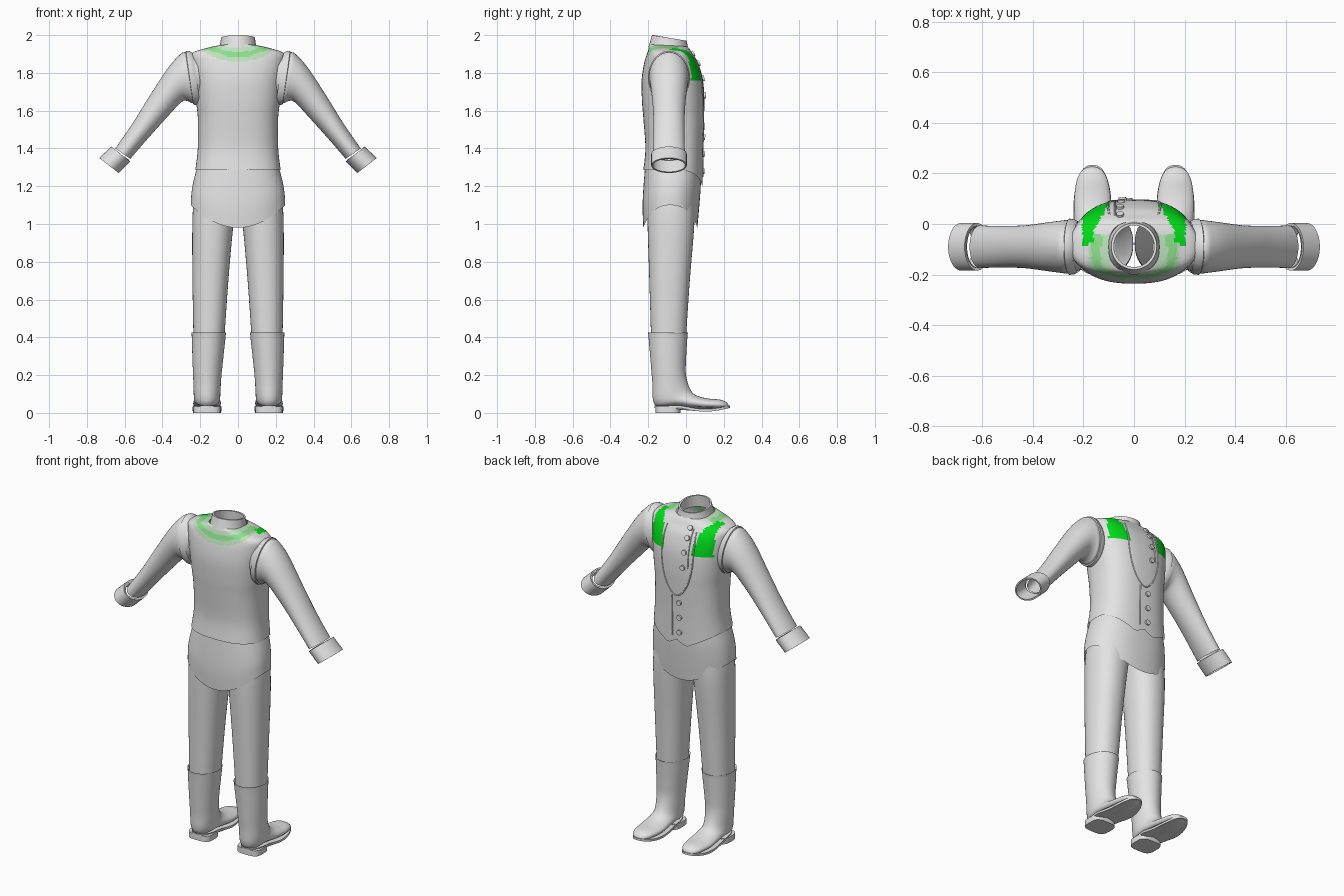
import bpy, bmesh, math
from mathutils import Vector
from mathutils.bvhtree import BVHTree

cube = bpy.data.objects.get("Cube")
if cube:
    bpy.data.objects.remove(cube, do_unlink=True)


def material(name, rgb):
    m = bpy.data.materials.new(name)
    m.use_nodes = True
    m.diffuse_color = (*rgb, 1)
    m.node_tree.nodes["Principled BSDF"].inputs["Base Color"].default_value = (*rgb, 1)
    return m


GREY = material("light grey cloth", (0.77, 0.77, 0.77))
GREEN = material("bright green", (0.0, 0.72, 0.01))
MID = material("soft green", (0.27, 0.74, 0.27))
PALE = material("pale green", (0.52, 0.76, 0.52))


def finish(ob, mirror=False):
    bpy.ops.object.select_all(action='DESELECT')
    ob.select_set(True)
    bpy.context.view_layer.objects.active = ob
    bpy.ops.object.shade_smooth_by_angle(angle=math.radians(40))
    if mirror:
        ob.modifiers.new("Mirror", 'MIRROR')
    return ob


def spline(p, q, r, s, t):
    return 0.5 * (2 * q + (r - p) * t + (2 * p - 5 * q + 4 * r - s) * t * t
                  + (3 * q - p - 3 * r + s) * t ** 3)


def loft(name, rings, sub=4, seg=40, power=2.0, caps=False, shape=None,
         paint=None, mirror=False):
    """Skin rings given as (end a, end b, half-width vector)."""
    rings = [tuple(Vector(v) for v in r) for r in rings]
    dense, last = [], len(rings) - 1
    for i in range(last):
        four = [rings[min(max(k, 0), last)] for k in range(i - 1, i + 3)]
        for j in range(sub):
            dense.append([spline(*(r[c] for r in four), j / sub) for c in range(3)])
    dense.append(rings[-1])
    bm = bmesh.new()
    loops = []
    for a, b, w in dense:
        loop = []
        for k in range(seg):
            ang = 2 * math.pi * k / seg
            c, s = math.cos(ang), math.sin(ang)
            c = math.copysign(abs(c) ** (2 / power), c)
            s = math.copysign(abs(s) ** (2 / power), s)
            co = (a + b) / 2 + (a - b) / 2 * c + w * s
            loop.append(bm.verts.new(shape(co) if shape else co))
        loops.append(loop)
    for lo, hi in zip(loops, loops[1:]):
        for k in range(seg):
            n = (k + 1) % seg
            bm.faces.new((lo[k], lo[n], hi[n], hi[k]))
    if caps:
        bm.faces.new(loops[0])
        bm.faces.new(loops[-1])
    bmesh.ops.recalc_face_normals(bm, faces=bm.faces)
    if paint:
        for f in bm.faces:
            f.material_index = paint(f.calc_center_median())
    me = bpy.data.meshes.new(name)
    bm.to_mesh(me)
    bm.free()
    for m in ([GREY, GREEN, MID, PALE] if paint else [GREY]):
        me.materials.append(m)
    ob = bpy.data.objects.new(name, me)
    bpy.context.collection.objects.link(ob)
    return finish(ob, mirror)


def body_ring(yf, zf, yb, zb, w, x=0):
    return (x, yf, zf), (x, yb, zb), (w, 0, 0)


def arm_ring(top, bottom, y, half):
    return (top[0], y, top[1]), (bottom[0], y, bottom[1]), (0, half, 0)


# Waistcoat with pointed hem on the buttoned side
def vest_hem(co):
    if co.y > 0:
        fade = max(0, 1 - (co.z - 1.285) / 0.12)
        co.z -= 0.085 * fade * max(0, 1 - abs(abs(co.x) - 0.06) / 0.16)
    return co


def vest_paint(c):
    x = abs(c.x)
    inner = min(0.16, 0.09 + 0.6 * max(0, 0.09 - c.y))
    if c.y > -0.08 and c.z > 1.76 and inner < x < 0.205:
        return 1
    band = c.z - 1.6 * x * x
    if c.y < -0.04 and x < 0.18 and 1.86 < band < 1.935:
        return 2 if 1.885 < band < 1.912 else 3
    return 0


vest = loft("waistcoat", [body_ring(*r) for r in (
    (0.088, 1.285, -0.226, 1.285, 0.226),
    (0.09, 1.4, -0.215, 1.4, 0.213),
    (0.095, 1.55, -0.225, 1.55, 0.212),
    (0.097, 1.65, -0.233, 1.65, 0.222),
    (0.09, 1.76, -0.235, 1.76, 0.235),
    (0.065, 1.85, -0.222, 1.85, 0.248),
    (0.035, 1.9, -0.205, 1.905, 0.245),
    (0.02, 1.925, -0.195, 1.935, 0.17),
    (0.008, 1.94, -0.19, 1.95, 0.1))],
    sub=7, seg=80, power=2.5, shape=vest_hem, paint=vest_paint)
surface = BVHTree.FromPolygons([v.co for v in vest.data.vertices],
                               [p.vertices for p in vest.data.polygons])


# Stand-up collar, folded over its rim
loft("collar", [body_ring(*r) for r in (
    (0.016, 1.915, -0.2, 1.935, 0.103),
    (0.008, 1.945, -0.19, 1.965, 0.094),
    (0.004, 1.97, -0.18, 2.0, 0.09),
    (-0.006, 1.97, -0.17, 2.0, 0.08),
    (-0.004, 1.91, -0.175, 1.93, 0.083))], sub=1, seg=48)


# Shirt tail with a scooped hem, high at the sides
def tail_hem(co):
    t = (1.31 - co.z) / 0.33
    co.z += 0.12 * t * min(1, abs(co.x) / 0.25) ** 2
    return co


loft("shirt_tail", [body_ring(*r) for r in (
    (0.08, 1.31, -0.216, 1.31, 0.214),
    (0.078, 1.2, -0.225, 1.2, 0.234),
    (0.07, 1.09, -0.23, 1.09, 0.246),
    (0.06, 0.98, -0.226, 0.98, 0.25))],
    seg=64, power=2.4, shape=tail_hem)

# Sleeves, shoulder trims and cuffs
loft("sleeves", [arm_ring(*r) for r in (
    ((0.22, 1.89), (0.19, 1.68), -0.09, 0.09),
    ((0.28, 1.91), (0.237, 1.64), -0.09, 0.105),
    ((0.315, 1.89), (0.265, 1.65), -0.09, 0.103),
    ((0.375, 1.82), (0.3, 1.645), -0.09, 0.097),
    ((0.47, 1.675), (0.385, 1.555), -0.09, 0.085),
    ((0.56, 1.53), (0.475, 1.455), -0.09, 0.082),
    ((0.65, 1.4), (0.57, 1.345), -0.09, 0.084))], mirror=True)
loft("armhole_trims", [arm_ring(*r) for r in (
    ((0.24, 1.905), (0.2, 1.64), -0.09, 0.1),
    ((0.258, 1.917), (0.22, 1.63), -0.09, 0.11),
    ((0.276, 1.917), (0.236, 1.632), -0.09, 0.111),
    ((0.28, 1.9), (0.24, 1.65), -0.09, 0.1))], sub=1, mirror=True)
loft("cuffs", [arm_ring(*r) for r in (
    ((0.66, 1.395), (0.578, 1.34), -0.09, 0.082),
    ((0.67, 1.41), (0.57, 1.33), -0.09, 0.094),
    ((0.735, 1.35), (0.632, 1.27), -0.09, 0.094),
    ((0.728, 1.344), (0.639, 1.276), -0.09, 0.086),
    ((0.663, 1.404), (0.577, 1.336), -0.09, 0.084))], sub=1, mirror=True)

# Trouser legs
loft("trouser_legs", [body_ring(*r) for r in (
    (0.04, 1.26, -0.19, 1.26, 0.1, 0.105),
    (0.045, 1.12, -0.203, 1.12, 0.115, 0.119),
    (0.043, 0.98, -0.203, 0.98, 0.108, 0.134),
    (0.02, 0.7, -0.194, 0.7, 0.095, 0.146),
    (0, 0.4, -0.185, 0.4, 0.082, 0.154))], power=2.2, mirror=True)

# Boots: rings turn from level at the shaft to upright at the toe
loft("boots", [body_ring(*r) for r in (
    (-0.002, 0.405, -0.186, 0.405, 0.08, 0.155),
    (0.01, 0.422, -0.2, 0.422, 0.091, 0.155),
    (0.008, 0.41, -0.199, 0.41, 0.09, 0.155),
    (0, 0.28, -0.188, 0.28, 0.081, 0.16),
    (0, 0.2, -0.178, 0.16, 0.074, 0.163),
    (0.02, 0.13, -0.165, 0.042, 0.07, 0.164),
    (0.05, 0.095, -0.06, 0.035, 0.07, 0.164),
    (0.11, 0.077, 0.07, 0.02, 0.073, 0.164),
    (0.18, 0.07, 0.16, 0.018, 0.062, 0.165),
    (0.215, 0.056, 0.208, 0.022, 0.04, 0.165),
    (0.228, 0.036, 0.225, 0.028, 0.01, 0.165))], caps=True, mirror=True)


def sole_curve(co):
    if co.y > -0.03:
        co.z -= 0.02 * math.sin(math.pi * (co.y + 0.03) / 0.265)
    return co


loft("boot_soles", [body_ring(0.234, z, -0.166, z, 0.076, 0.164)
                    for z in (0.027, 0.04)],
     sub=1, seg=64, power=2.4, caps=True, shape=sole_curve, mirror=True)
loft("boot_heels", [body_ring(-0.03, z, -0.162, z, 0.073, 0.164)
                    for z in (0, 0.034)],
     sub=1, power=3.5, caps=True, mirror=True)


# Raised edges and buttons resting on the waistcoat
def on_vest(x, z):
    hit, normal, _, _ = surface.ray_cast(Vector((x, 1, z)), Vector((0, -1, 0)))
    return hit, normal if normal.y > 0 else -normal


def edging(name, points):
    cu = bpy.data.curves.new(name, 'CURVE')
    cu.dimensions = '3D'
    cu.bevel_depth = 0.004
    cu.bevel_resolution = 1
    sp = cu.splines.new('POLY')
    sp.points.add(len(points) - 1)
    for p, (x, z) in zip(sp.points, points):
        p.co = (*on_vest(x, z)[0], 1)
    cu.materials.append(GREY)
    bpy.context.collection.objects.link(bpy.data.objects.new(name, cu))


scoop = []
for i in range(41):
    u = i / 20 - 1
    scoop.append((0.105 * math.sin(u * math.pi * 0.62),
                  1.5 + 0.39 * abs(u) ** 1.7))
edging("waistcoat_neckline", scoop)
edging("waistcoat_front_edge", [(0.03, 1.5 - 0.025 * i) for i in range(11)])
edging("shirt_placket_edge", [(-0.075, 1.9 - 0.02 * i) for i in range(12)])

spots = [(-0.02, 1.46), (-0.02, 1.37), (-0.02, 1.28),
         (-0.055, 1.9), (-0.055, 1.85), (-0.05, 1.77), (-0.045, 1.68)]
for i, (x, z) in enumerate(spots):
    hit, normal = on_vest(x, z)
    bpy.ops.mesh.primitive_cylinder_add(vertices=16, radius=0.015, depth=0.016,
                                        location=hit + normal * 0.002)
    button = bpy.context.object
    button.rotation_euler = normal.to_track_quat('Z', 'Y').to_euler()
    button.name = "button_%d" % (i + 1)
    button.data.materials.append(GREY)
    finish(button)
